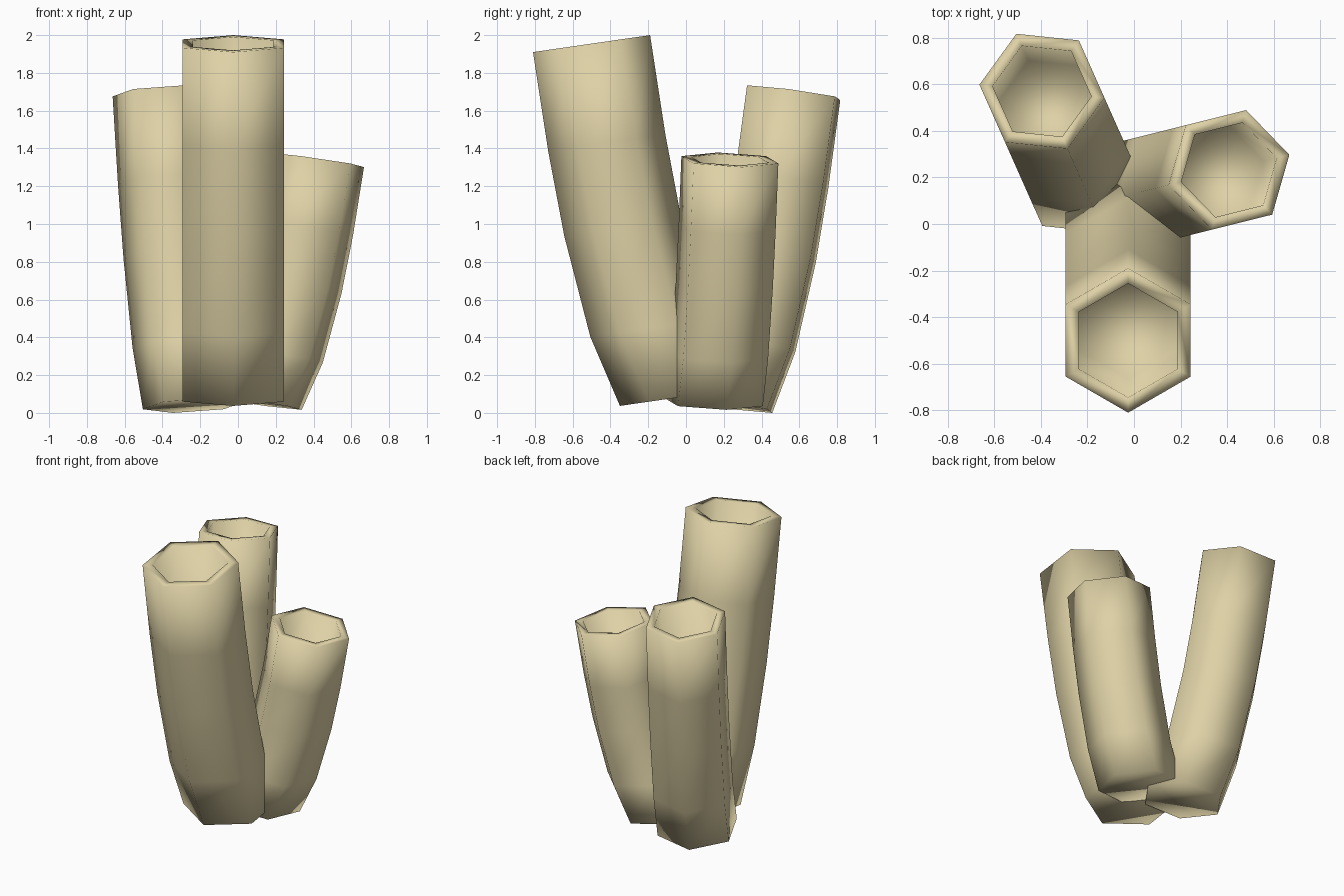
import bpy, bmesh, math

if "Cube" in bpy.data.objects:
    bpy.data.objects.remove(bpy.data.objects["Cube"])

SIDES = 6
TILT = 0.145          # every ring dips towards the lean direction
WALL = 0.79           # inner radius / outer radius
# shared curved centre line: (outward fraction, height fraction)
PATH = [(0, 0), (0.34, 0.195), (0.64, 0.48), (0.825, 0.72), (1, 1)]

mat = bpy.data.materials.new("sandy_tan")
mat.diffuse_color = (0.73, 0.64, 0.38, 1)
mat.use_nodes = True
mat.node_tree.nodes["Principled BSDF"].inputs["Base Color"].default_value = mat.diffuse_color


def tube(name, base, lean_deg, radius, reach, height):
    a = math.radians(lean_deg)
    bm = bmesh.new()

    def ring(s, t, scale=1.0):
        verts = []
        for i in range(SIDES):
            b = 2 * math.pi * i / SIDES
            u, v = radius * scale * math.cos(b), radius * scale * math.sin(b)
            d = u + s * reach
            verts.append(bm.verts.new((
                base[0] + d * math.cos(a) - v * math.sin(a),
                base[1] + d * math.sin(a) + v * math.cos(a),
                base[2] + t * height - u * TILT)))
        return verts

    # outer wall, then over the rim and down into the hollow
    rings = [ring(s, t) for s, t in PATH]
    rings += [ring(*PATH[-1], WALL), ring(*PATH[-2], WALL)]
    for lo, hi in zip(rings, rings[1:]):
        for i in range(SIDES):
            j = (i + 1) % SIDES
            bm.faces.new((lo[i], lo[j], hi[j], hi[i]))
    # base cap and hollow floor
    bm.faces.new(rings[0][::-1])
    bm.faces.new(rings[-1])
    for f in bm.faces:
        f.smooth = True
    me = bpy.data.meshes.new(name)
    bm.to_mesh(me)
    bm.free()
    me.materials.append(mat)
    ob = bpy.data.objects.new(name, me)
    bpy.context.collection.objects.link(ob)


tube("tall_front_tube", (-0.025, -0.04, 0.082), 270, 0.31, 0.46, 1.873)
tube("middle_back_tube", (-0.235, 0.21, 0.039), 114, 0.27, 0.394, 1.656)
tube("short_right_tube", (0.078, 0.15, 0.055), 14, 0.267, 0.34, 1.285)
